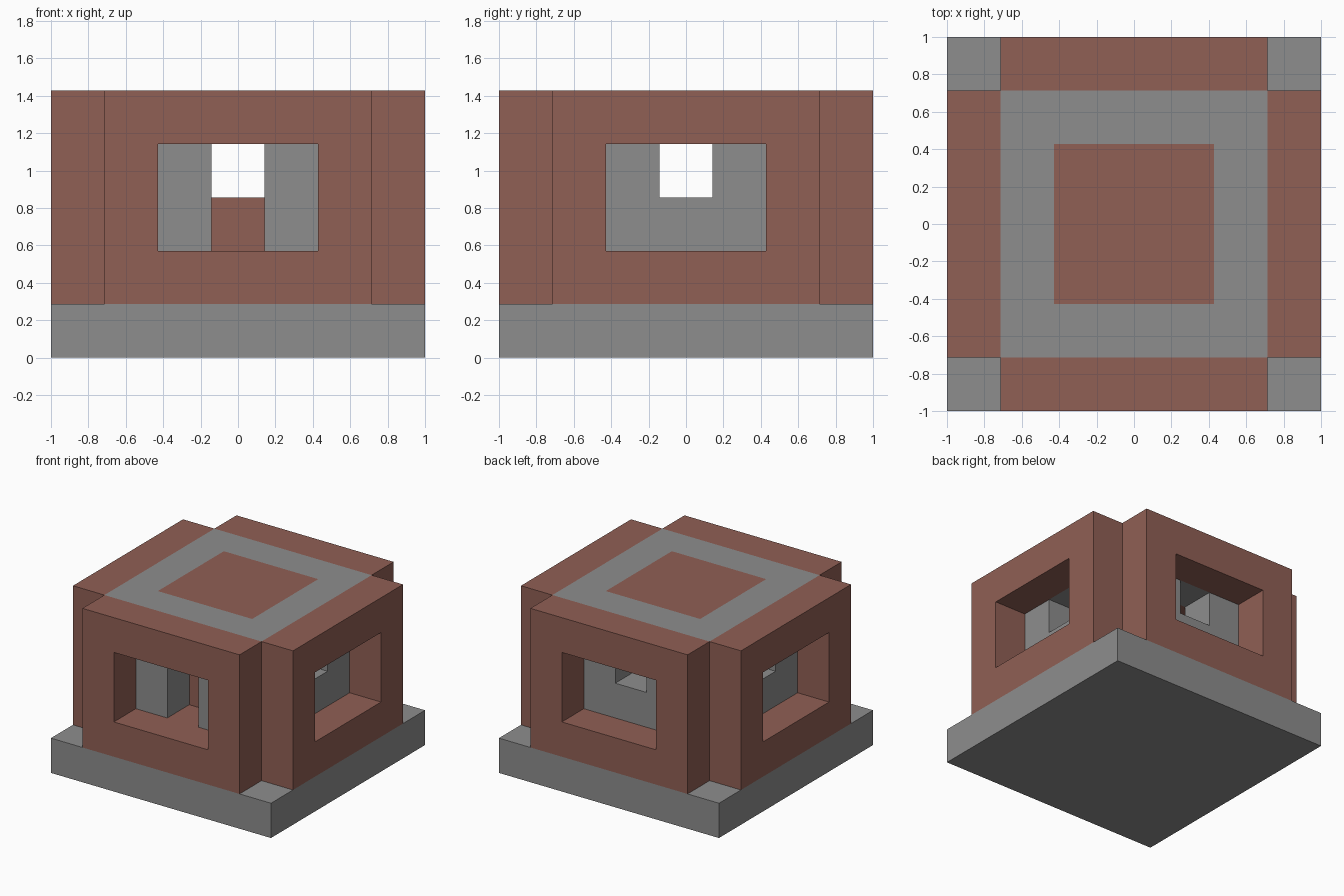
import bpy
import bmesh
from math import pi
from mathutils import Matrix, Vector

U = 2 / 7  # one block

if "Cube" in bpy.data.objects:
    bpy.data.objects.remove(bpy.data.objects["Cube"], do_unlink=True)


def material(name, rgb):
    mat = bpy.data.materials.new(name)
    mat.use_nodes = True
    color = (*rgb, 1)
    mat.diffuse_color = color
    mat.node_tree.nodes["Principled BSDF"].inputs["Base Color"].default_value = color
    return mat


stone = material("grey stone", (0.27, 0.27, 0.27))
brick = material("red brick", (0.28, 0.115, 0.09))


def finish(name, bm, mat):
    bmesh.ops.recalc_face_normals(bm, faces=bm.faces)
    mesh = bpy.data.meshes.new(name)
    bm.to_mesh(mesh)
    bm.free()
    mesh.materials.append(mat)
    bpy.context.collection.objects.link(bpy.data.objects.new(name, mesh))


def block(name, mat, size, center):
    """Solid box, measured in blocks."""
    bm = bmesh.new()
    bmesh.ops.create_cube(bm, size=1)
    for v in bm.verts:
        v.co = (v.co * Vector(size) + Vector(center)) * U
    finish(name, bm, mat)


def pierced_wall(name, mat, half_width, outer, opening, turn):
    """Wall one block thick with a rectangular opening, turned about z."""
    half_open, low, high = opening
    bm = bmesh.new()

    def loop(w, z0, z1, y):
        return [bm.verts.new((x * U, y * U, z * U))
                for x, z in ((-w, z0), (w, z0), (w, z1), (-w, z1))]

    front_out, back_out = (loop(half_width, 1, 5, y) for y in (-outer, 1 - outer))
    front_in, back_in = (loop(half_open, low, high, y) for y in (-outer, 1 - outer))
    pairs = ((front_out, front_in), (back_out, back_in),
             (front_out, back_out), (front_in, back_in))
    for a, b in pairs:
        for i in range(4):
            j = (i + 1) % 4
            bm.faces.new((a[i], a[j], b[j], b[i]))
    bm.transform(Matrix.Rotation(turn * pi / 2, 4, "Z"))
    finish(name, bm, mat)


# Foundation
block("foundation", stone, (7, 7, 1), (0, 0, 0.5))

# Outer brick walls with wide windows, inner stone walls with narrow ones
for turn, side in enumerate(("front", "left", "back", "right")):
    pierced_wall(side + "_outer_wall", brick, 2.5, 3.5, (1.5, 2, 4), turn)
    bottom = 1.5 if side == "front" else 3
    width = 1.5 if turn % 2 else 2.5
    pierced_wall(side + "_inner_wall", stone, width, 2.5, (0.5, bottom, 4), turn)

# Brick core, roof and the step in the front doorway
block("core", brick, (3, 3, 2), (0, 0, 2))
block("roof", brick, (3, 3, 1), (0, 0, 4.5))
block("doorstep", brick, (1, 1, 0.5), (0, -2, 1.75))
